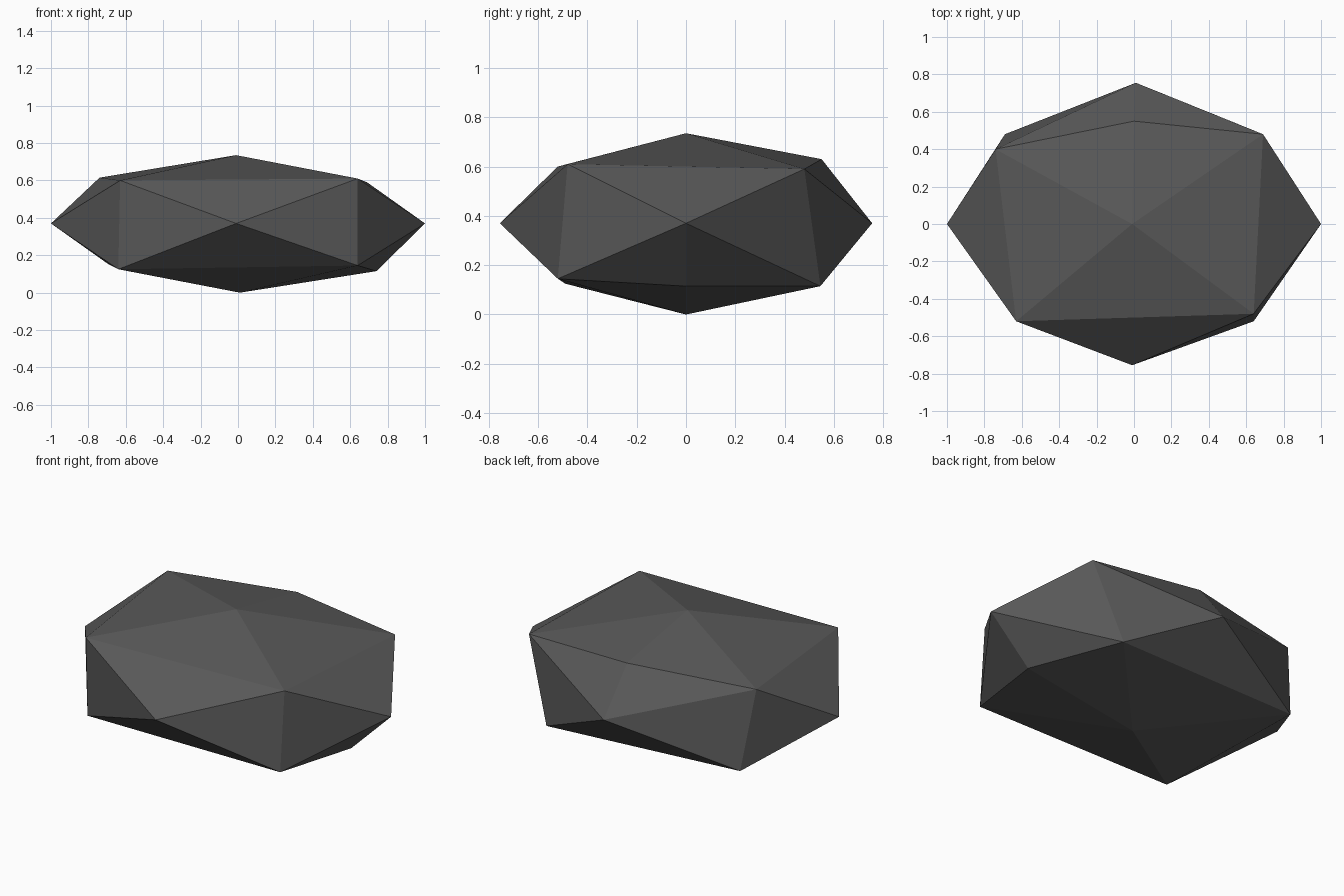
import bpy
import bmesh

# Remove the default object
default = bpy.data.objects.get("Cube")
if default:
    bpy.data.objects.remove(default, do_unlink=True)


def flat_material(name, grey):
    """Make one plain matte grey material."""
    colour = (grey, grey, grey, 1.0)
    mat = bpy.data.materials.new(name)
    mat.use_nodes = True
    mat.diffuse_color = colour
    shader = mat.node_tree.nodes["Principled BSDF"]
    shader.inputs["Base Color"].default_value = colour
    shader.inputs["Roughness"].default_value = 0.9
    return mat


def hull_object(name, points, material):
    """Wrap a faceted convex stone around the given corner points."""
    bm = bmesh.new()
    for point in points:
        bm.verts.new(point)
    bmesh.ops.convex_hull(bm, input=bm.verts[:], use_existing_faces=False)
    bmesh.ops.recalc_face_normals(bm, faces=bm.faces[:])
    for face in bm.faces:
        face.smooth = False
    mesh = bpy.data.meshes.new(name)
    bm.to_mesh(mesh)
    bm.free()
    mesh.materials.append(material)
    obj = bpy.data.objects.new(name, mesh)
    bpy.context.collection.objects.link(obj)
    return obj


# Peaks in the middle of each side
middle = 0.37
peaks = [
    (-1, 0, middle), (1, 0, middle),
    (-0.01, -0.755, middle), (0.01, 0.755, middle),
    (-0.01, 0, 0.735), (0.01, 0, 0),
]

# Upper corners, front pair then back pair
upper_corners = [
    (-0.63, -0.52, 0.6), (0.64, -0.48, 0.61),
    (0.69, 0.48, 0.59), (-0.74, 0.4, 0.615),
]

# Lower corners, front pair then back pair
lower_corners = [
    (-0.64, -0.49, 0.125), (0.64, -0.52, 0.145),
    (0.53, 0.545, 0.115), (-0.69, 0.48, 0.15),
]

# Extra bulges on the upper back edge and the lower left edge
bulges = [(0, 0.55, 0.63), (0.74, 0, 0.115)]

stone_grey = flat_material("dark stone grey", 0.1)
hull_object("rock", peaks + upper_corners + lower_corners + bulges, stone_grey)
